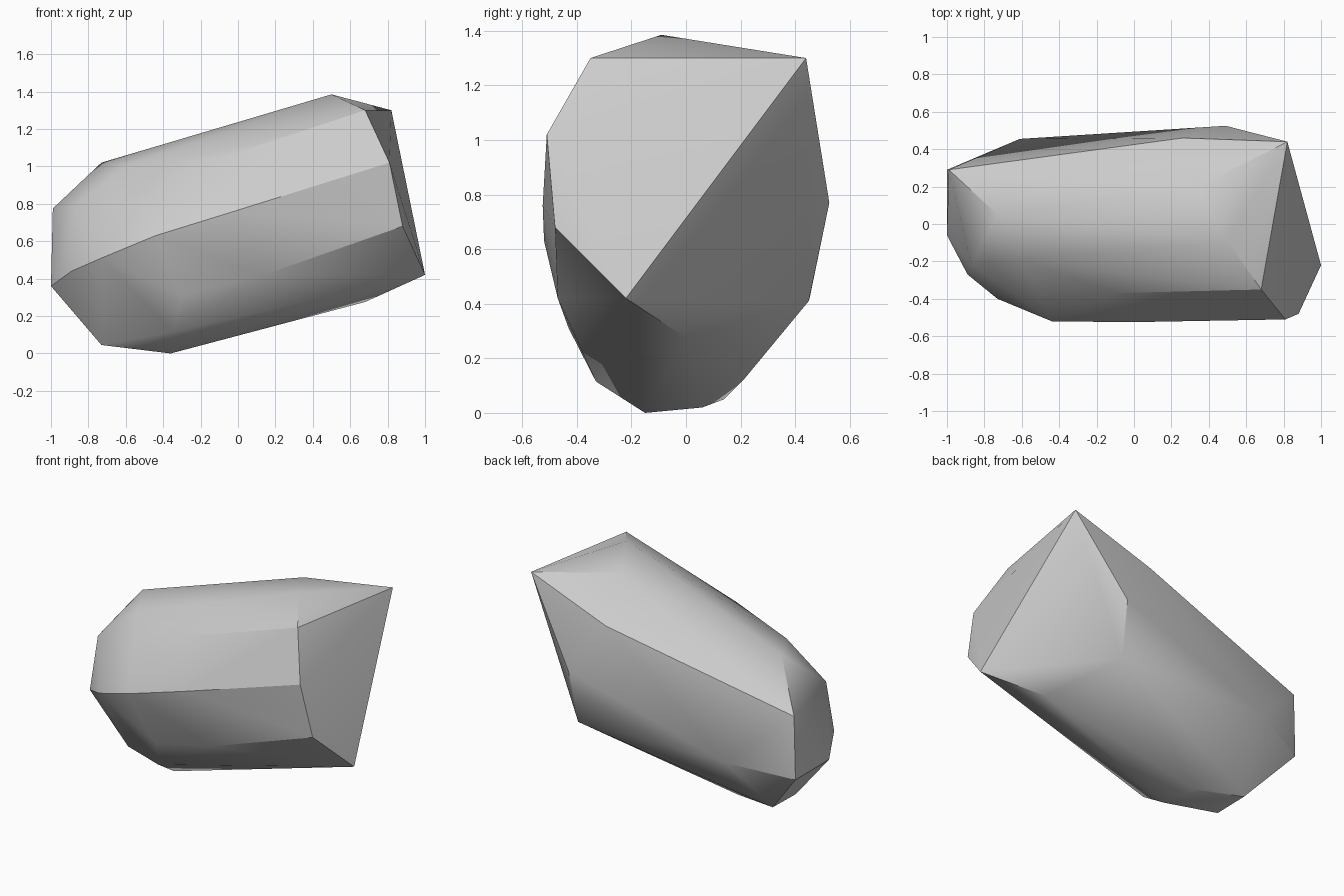
import bpy
import bmesh
import math
from mathutils import Vector

default_cube = bpy.data.objects.get("Cube")
if default_cube:
    bpy.data.objects.remove(default_cube, do_unlink=True)


def make_material(name, colour):
    material = bpy.data.materials.new(name)
    material.use_nodes = True
    material.diffuse_color = colour
    for node in material.node_tree.nodes:
        if node.type == "BSDF_PRINCIPLED":
            node.inputs["Base Color"].default_value = colour
    return material


def make_convex_stone(name, corners, material, sharp_angle):
    """Wrap the corner points in a convex skin and shade it softly."""
    bm = bmesh.new()
    for corner in corners:
        bm.verts.new(Vector(corner))
    hull = bmesh.ops.convex_hull(bm, input=bm.verts[:])
    loose = [v for v in hull["geom_interior"] if isinstance(v, bmesh.types.BMVert)]
    bmesh.ops.delete(bm, geom=loose, context="VERTS")
    bmesh.ops.recalc_face_normals(bm, faces=bm.faces[:])
    mesh = bpy.data.meshes.new(name)
    bm.to_mesh(mesh)
    bm.free()
    mesh.materials.append(material)
    stone = bpy.data.objects.new(name, mesh)
    bpy.context.collection.objects.link(stone)
    bpy.ops.object.select_all(action="DESELECT")
    stone.select_set(True)
    bpy.context.view_layer.objects.active = stone
    bpy.ops.object.shade_smooth_by_angle(angle=math.radians(sharp_angle))
    return stone


# Broken face at the raised end
raised_end = [(1, -.22, .42), (.82, .44, 1.3), (.68, -.35, 1.3),
              (.81, -.51, 1.02), (.88, -.48, .68)]

# Ridge along the top
top_ridge = [(.5, -.09, 1.385), (.34, .2, 1.33), (-.73, .05, 1.02),
             (-.6, -.19, 1), (-.11, -.37, 1.04)]

# Rear flank
rear_flank = [(.49, .525, .77), (.47, .45, .41), (.26, .46, 1.1),
              (-.61, .455, .43)]

# Front flank
front_flank = [(-.02, -.525, .76), (-.44, -.52, .63), (-.73, -.4, .51),
               (.14, -.47, .42), (-.3, -.43, .31)]

# Rounded low end
low_end = [(-.99, .29, .775), (-1, .29, .36), (-1, -.06, .36),
           (-.89, -.27, .44), (-.87, -.215, .78)]

# Underside
underside = [(.68, 0, .275), (-.36, -.15, 0), (-.35, -.33, .115),
             (-.42, .06, .02), (-.52, .21, .12), (-.73, .14, .05),
             (-.73, -.1, .045)]

stone_grey = make_material("stone grey", (.6, .6, .6, 1))
make_convex_stone(
    "rock",
    raised_end + top_ridge + rear_flank + front_flank + low_end + underside,
    stone_grey,
    sharp_angle=30,
)
